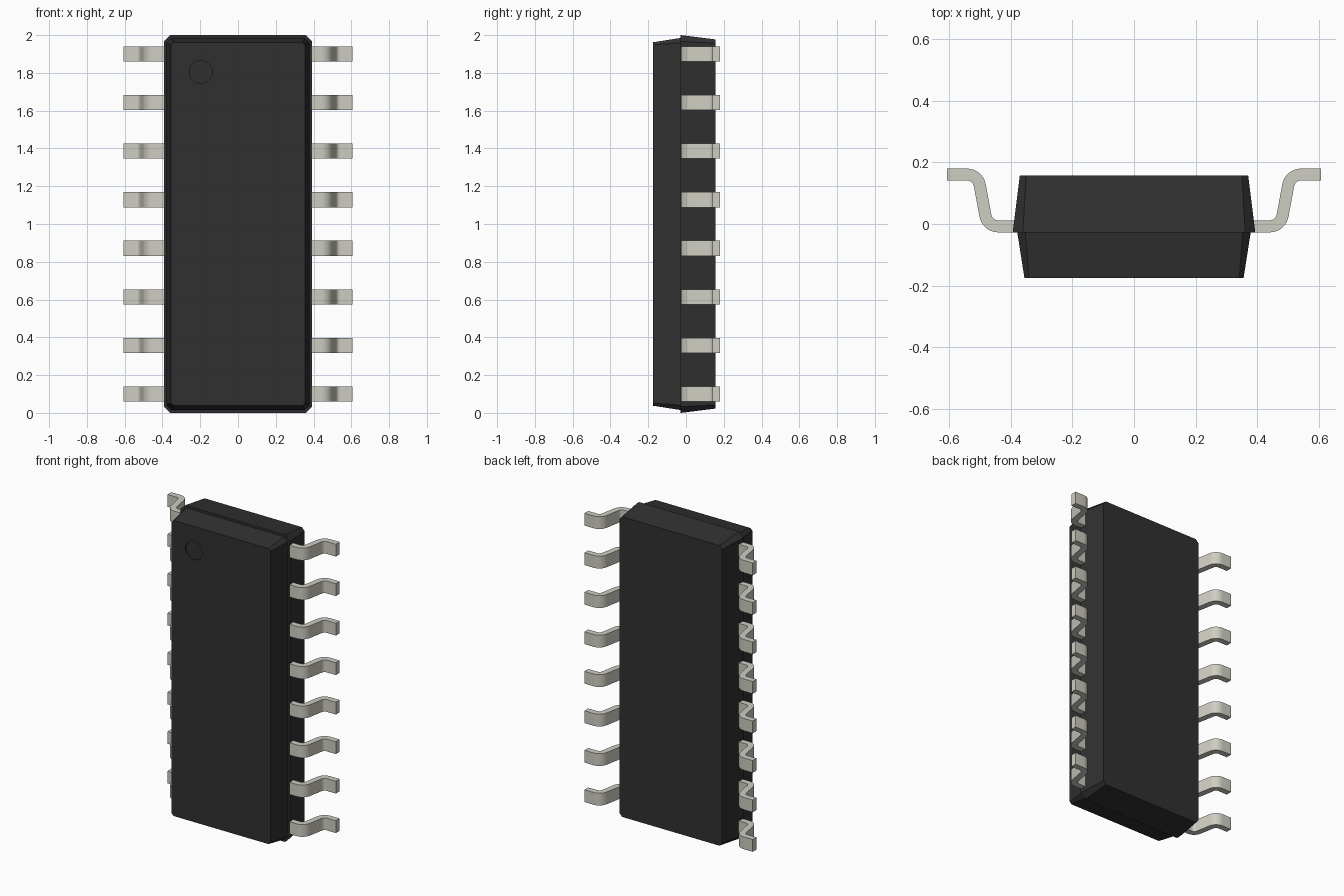
import bpy, bmesh, math
from mathutils import Vector

if "Cube" in bpy.data.objects:
    bpy.data.objects.remove(bpy.data.objects["Cube"])


def material(name, rgb):
    m = bpy.data.materials.new(name)
    m.diffuse_color = (*rgb, 1)
    m.use_nodes = True
    m.node_tree.nodes["Principled BSDF"].inputs["Base Color"].default_value = m.diffuse_color
    return m


BLACK = material("black_plastic", (0.03, 0.03, 0.03))
METAL = material("tinned_metal", (0.62, 0.61, 0.54))


def finish(bm, name, mat):
    bmesh.ops.recalc_face_normals(bm, faces=bm.faces)
    me = bpy.data.meshes.new(name)
    bm.to_mesh(me)
    bm.free()
    me.materials.append(mat)
    ob = bpy.data.objects.new(name, me)
    bpy.context.collection.objects.link(ob)
    return ob


def activate(ob):
    bpy.ops.object.select_all(action='DESELECT')
    ob.select_set(True)
    bpy.context.view_layer.objects.active = ob


def octagon(hx, hz, c, y):
    """Rectangle with chamfered corners at depth y."""
    quarter = [(hx, hz - c), (hx - c, hz)]
    pts = quarter + [(-x, z) for x, z in reversed(quarter)]
    pts += [(-x, -z) for x, z in pts]
    return [(x, y, z + 1) for x, z in pts]


def tapered_half(name, a, b):
    """Solid between two chamfered rectangles."""
    bm = bmesh.new()
    ra, rb = ([bm.verts.new(p) for p in octagon(*s)] for s in (a, b))
    bm.faces.new(ra)
    bm.faces.new(rb)
    for i in range(8):
        j = (i + 1) % 8
        bm.faces.new((ra[i], ra[j], rb[j], rb[i]))
    return finish(bm, name, BLACK)


# Two body halves meeting at a stepped parting line
tapered_half("body_back", (0.393, 1.0, 0.033, -0.028), (0.37, 0.977, 0.02, 0.157))
front = tapered_half("body_front", (0.378, 0.985, 0.026, -0.028), (0.355, 0.962, 0.014, -0.175))

# Shallow round orientation mark sunk into the front face
bpy.ops.mesh.primitive_cylinder_add(vertices=32, radius=0.061, depth=0.02,
                                    location=(-0.197, -0.175, 1.805),
                                    rotation=(math.pi / 2, 0, 0))
cutter = bpy.context.object
cutter.name = "mark_cutter"
cutter.hide_render = True
cutter.data.materials.append(BLACK)
activate(front)
mod = front.modifiers.new("mark", 'BOOLEAN')
mod.operation, mod.object, mod.solver = 'DIFFERENCE', cutter, 'EXACT'
bpy.ops.object.modifier_apply(modifier=mod.name)
bpy.data.objects.remove(cutter)


def lead_path(corners, radius, steps=8):
    """Centre line with rounded corners, as (point, normal) pairs."""
    pts = [Vector(p) for p in corners]
    side = lambda d: Vector((-d.y, d.x))
    out = [(pts[0], side((pts[1] - pts[0]).normalized()))]
    for p, q, r in zip(pts, pts[1:], pts[2:]):
        d0, d1 = (q - p).normalized(), (r - q).normalized()
        turn = math.atan2(d0.x * d1.y - d0.y * d1.x, d0.dot(d1))
        s = math.copysign(1, turn)
        start = q - d0 * radius * math.tan(abs(turn) / 2)
        n0 = side(d0)
        centre = start + n0 * radius * s
        for i in range(steps + 1):
            a = turn * i / steps
            n = Vector((n0.x * math.cos(a) - n0.y * math.sin(a),
                        n0.x * math.sin(a) + n0.y * math.cos(a)))
            out.append((centre - n * radius * s, n))
    out.append((pts[-1], side((pts[-1] - pts[-2]).normalized())))
    return out


PATH = lead_path([(0.35, -0.0075), (0.475, -0.0075), (0.506, 0.16), (0.606, 0.16)], 0.042)
THICK, WIDTH, COUNT = 0.039, 0.08, 8


def gull_wing_lead(name, sx, z):
    bm = bmesh.new()
    rings = []
    for p, n in PATH:
        hi, lo = p + n * THICK / 2, p - n * THICK / 2
        rings.append([bm.verts.new((sx * q.x, q.y, z + h)) for q, h in
                      ((hi, -WIDTH / 2), (hi, WIDTH / 2), (lo, WIDTH / 2), (lo, -WIDTH / 2))])
    for a, b in zip(rings, rings[1:]):
        for i in range(4):
            j = (i + 1) % 4
            bm.faces.new((a[i], a[j], b[j], b[i]))
    bm.faces.new(rings[0])
    bm.faces.new(rings[-1])
    ob = finish(bm, name, METAL)
    activate(ob)
    bpy.ops.object.shade_smooth_by_angle(angle=math.radians(30))


# Eight bent leads on each long side
for k in range(COUNT):
    z = 0.1 + k * 1.8 / (COUNT - 1)
    gull_wing_lead(f"lead_right_{k + 1}", 1, z)
    gull_wing_lead(f"lead_left_{k + 1}", -1, z)
